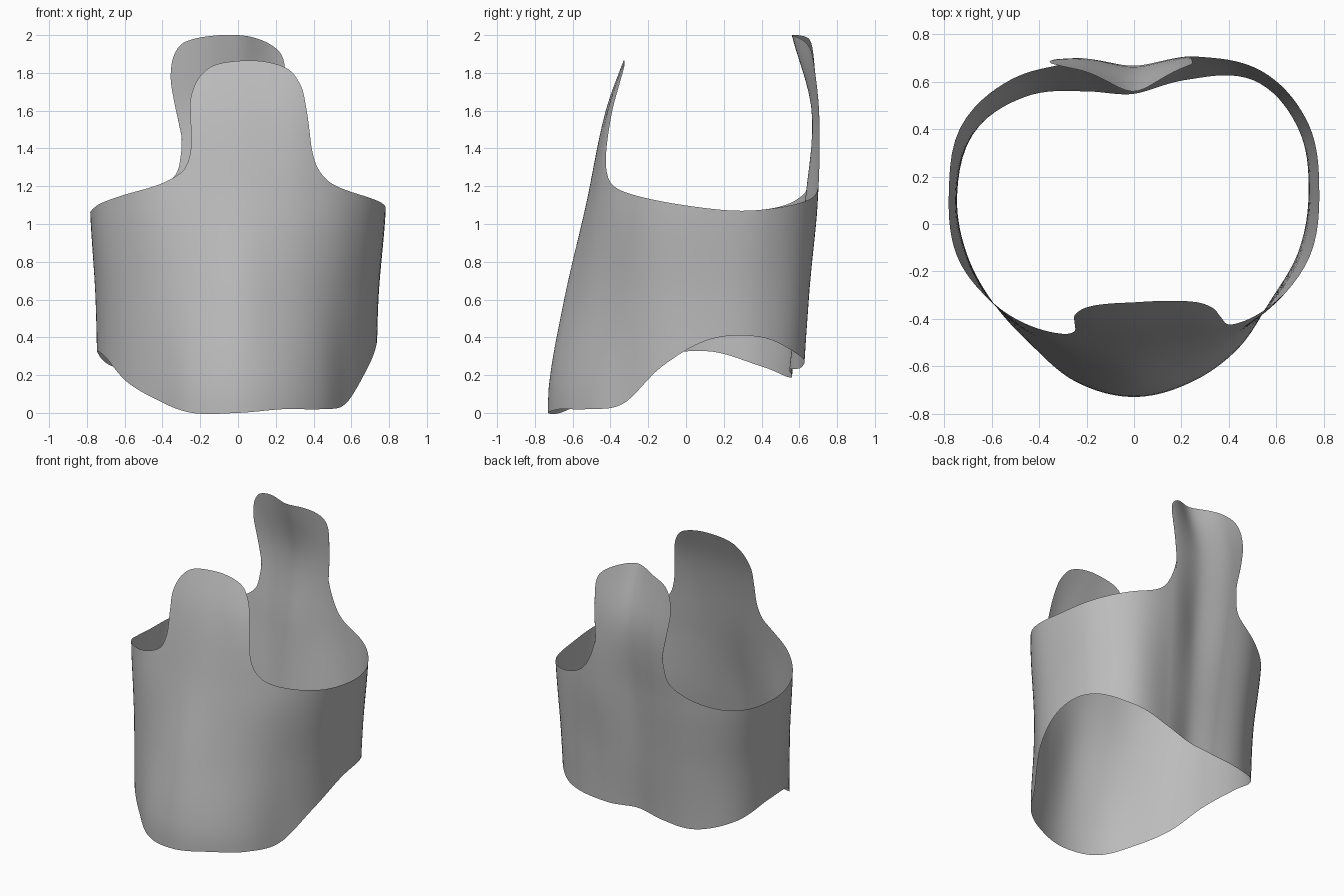
import bpy
import bmesh
from math import sin, cos, radians, floor

default_cube = bpy.data.objects.get("Cube")
if default_cube:
    bpy.data.objects.remove(default_cube, do_unlink=True)


def catmull(a, b, c, d, t):
    """Smooth interpolation between b and c."""
    return b + 0.5 * t * (c - a + t * (2 * a - 5 * b + 4 * c - d + t * (3 * (b - c) + d - a)))


def around(values, angle):
    """Smooth closed curve through values spaced evenly round the body."""
    position = angle / 360 * len(values)
    start = floor(position)
    picks = [values[(start + k) % len(values)] for k in (-1, 0, 1, 2)]
    return catmull(*picks, position - start)


# Body radius in hundredths, every twenty degrees from the front towards +x,
# one ring for each half unit of height
RING_START, RING_STEP = 0.1, 0.5
RINGS = [
    [73, 71, 68.5, 66, 70, 74.5, 79.5, 78, 64, 54, 59, 70, 77.5, 75.5, 71.5, 68, 67, 71],
    [64.5, 63, 64, 66.5, 71.5, 75.5, 81, 81, 68, 59, 63.5, 73.5, 79, 76.5, 72.5, 68, 64, 63],
    [53, 54.5, 60, 68, 75.5, 79.5, 85, 84, 74, 63, 69.5, 79.5, 84, 79.5, 76, 68, 60.5, 54.5],
    [42.5, 44.5, 52, 62, 75, 79.5, 85, 85, 75, 66.5, 74.5, 83, 84, 79.5, 76, 65, 51, 44.5],
    [26, 27, 32, 50, 70, 79, 85, 83, 69, 54, 68, 84, 84, 79, 70, 50, 34, 28],
]

# Height of the lower edge in hundredths, every twenty degrees
LOWER_EDGE = [0, 2, 2, 5, 25, 39, 40, 30, 24, 23, 20, 19, 25, 32.5, 30, 16.5, 7, 0]

# Upper edge as (angle, height) runs
FRONT_TAB = [(-36, 1.25), (-31, 1.3), (-29, 1.4), (-31, 1.55), (-33, 1.68), (-29, 1.79),
             (-16, 1.85), (16, 1.865), (37, 1.83), (43, 1.74), (43, 1.6), (43, 1.38), (47, 1.26)]
LEFT_RIM = [(56, 1.19), (76, 1.13), (97, 1.085), (111, 1.07), (124, 1.085), (138, 1.12)]
BACK_TAB = [(150, 1.17), (157, 1.26), (162, 1.45), (162, 1.65), (160, 1.83), (163, 1.93),
            (173, 1.99), (189, 2.0), (202, 1.97), (206.5, 1.9), (207.5, 1.78), (206, 1.65),
            (203.5, 1.48), (204, 1.36), (207, 1.25)]
RIGHT_RIM = [(218, 1.16), (234, 1.09), (256, 1.06), (271, 1.07), (284, 1.11), (297, 1.15),
             (314, 1.2)]
CHEST_HEIGHT = 0.95


def surface(angle, height):
    """Point of the body shell at an angle and a height."""
    level = (height - RING_START) / RING_STEP
    base = max(0, min(len(RINGS) - 2, floor(level)))
    picks = [around(RINGS[max(0, min(len(RINGS) - 1, base + k))], angle) for k in (-1, 0, 1, 2)]
    radius = catmull(*picks, max(0, level - base)) / 100
    return radius * sin(radians(angle)), -radius * cos(radians(angle)), height


def spread(run):
    """Add evenly spread chest angles, so the columns fan out into a tab."""
    first, last = run[0][0], run[-1][0]
    return [(a, z, first + (last - first) * i / (len(run) - 1)) for i, (a, z) in enumerate(run)]


def straight(run):
    """Columns of the rim rise straight up."""
    return [(a, z, a) for a, z in run]


def edge_columns(steps):
    """Smooth samples (upper angle, upper height, chest angle) round the rim."""
    knots = spread(FRONT_TAB) + straight(LEFT_RIM) + spread(BACK_TAB) + straight(RIGHT_RIM)
    count = len(knots)

    def knot(i):
        turn = 360 * (i // count)
        a, z, chest = knots[i % count]
        return a + turn, z, chest + turn

    for i in range(count):
        four = [knot(i + k) for k in (-1, 0, 1, 2)]
        for s in range(steps):
            yield [catmull(*axis, s / steps) for axis in zip(*four)]


def build_shell(name, material, lower_rows=14, upper_rows=14, steps=6):
    bm = bmesh.new()
    columns = []
    for top_angle, top_height, chest in edge_columns(steps):
        low = around(LOWER_EDGE, chest) / 100
        path = [(chest, low + (CHEST_HEIGHT - low) * j / lower_rows) for j in range(lower_rows)]
        for j in range(upper_rows + 1):
            t = j / upper_rows
            path.append((chest + (top_angle - chest) * t,
                         CHEST_HEIGHT + (top_height - CHEST_HEIGHT) * t))
        columns.append([bm.verts.new(surface(a, z)) for a, z in path])
    for here, there in zip(columns, columns[1:] + columns[:1]):
        for j in range(len(here) - 1):
            bm.faces.new((here[j], there[j], there[j + 1], here[j + 1])).smooth = True
    mesh = bpy.data.meshes.new(name)
    bm.to_mesh(mesh)
    bm.free()
    mesh.materials.append(material)
    shell = bpy.data.objects.new(name, mesh)
    bpy.context.collection.objects.link(shell)
    return shell


# Plain grey moulded shell
grey = bpy.data.materials.new("moulded_grey")
grey.use_nodes = True
grey.diffuse_color = (0.5, 0.5, 0.5, 1)
grey.node_tree.nodes["Principled BSDF"].inputs["Base Color"].default_value = (0.5, 0.5, 0.5, 1)

build_shell("torso_brace_shell", grey)
